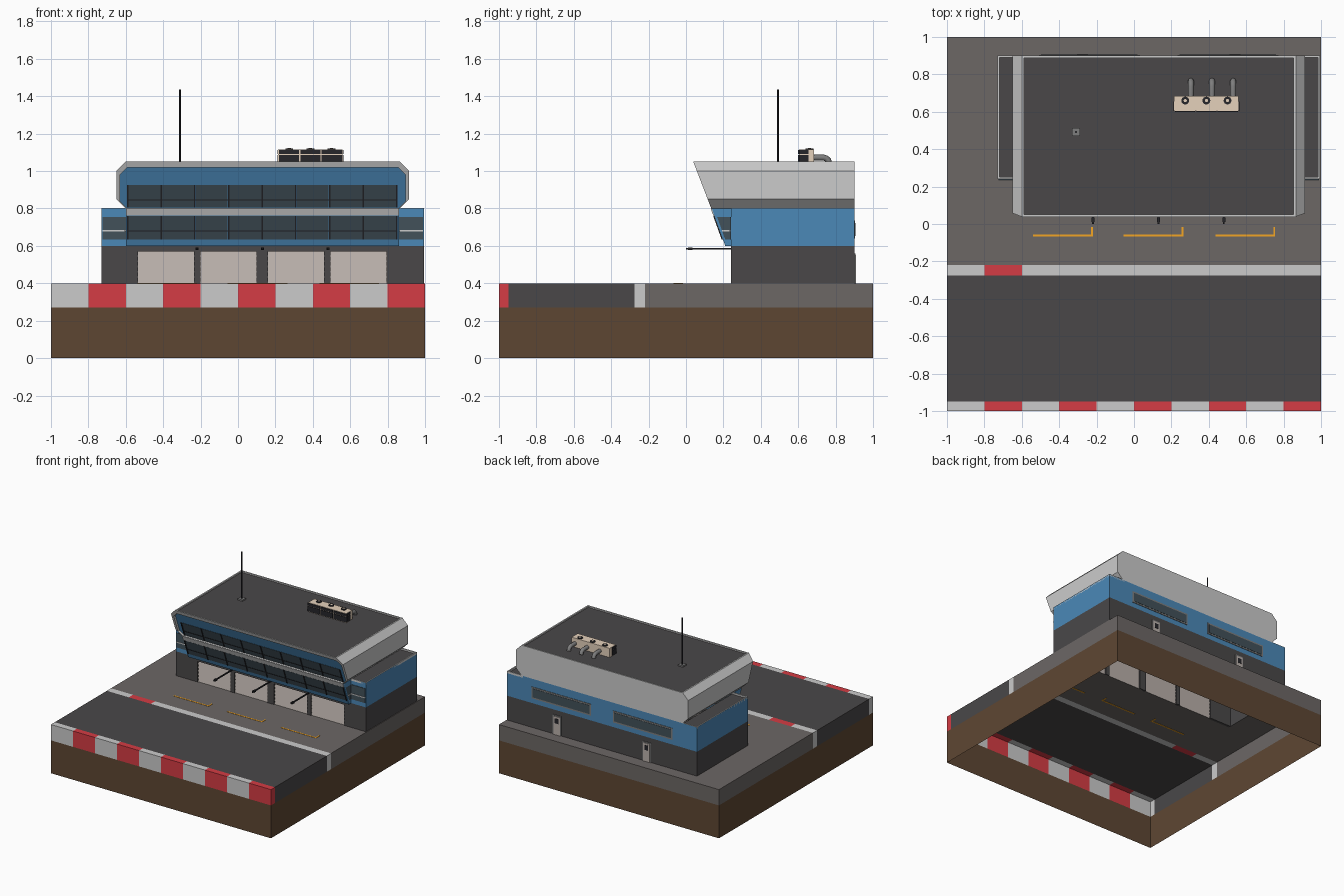
import bpy, math

if "Cube" in bpy.data.objects:
    bpy.data.objects.remove(bpy.data.objects["Cube"])

def mat(name, r, g, b):
    m = bpy.data.materials.new(name)
    m.diffuse_color = [((c / 255) ** 2.2) for c in (r, g, b)] + [1]
    m.use_nodes = True
    m.node_tree.nodes["Principled BSDF"].inputs["Base Color"].default_value = m.diffuse_color
    return m

BLUE = mat("blue", 76, 135, 182)
DARK = mat("asphalt", 75, 73, 74)
PAVE = mat("pavement", 108, 103, 101)
DIRT = mat("dirt", 94, 72, 54)
RED = mat("red", 212, 62, 70)
PALE = mat("pale_grey", 212, 212, 212)
GLASS = mat("glass", 68, 82, 90)
BLACK = mat("black", 42, 42, 46)
DOOR = mat("shutter", 186, 176, 170)
ORANGE = mat("orange", 245, 165, 40)
BEIGE = mat("beige", 228, 208, 186)
STEEL = mat("steel", 125, 125, 125)

def mesh(name, verts, faces, mats, ids=None):
    me = bpy.data.meshes.new(name)
    me.from_pydata(verts, [], faces)
    for m in (mats if isinstance(mats, list) else [mats]):
        me.materials.append(m)
    if ids:
        me.polygons.foreach_set("material_index", ids)
    ob = bpy.data.objects.new(name, me)
    bpy.context.collection.objects.link(ob)
    return ob

def boxes(name, items, m, plane=lambda z: 0):
    """Boxes (x0,x1,y0,y1,z0,z1); y is an offset from the sloped plane."""
    V, F = [], []
    for x0, x1, y0, y1, z0, z1 in items:
        n = len(V)
        V += [(x, y + plane(z), z) for z in (z0, z1)
              for x, y in ((x0, y0), (x1, y0), (x1, y1), (x0, y1))]
        F += [[n + i for i in f] for f in ((3, 2, 1, 0), (4, 5, 6, 7), (0, 1, 5, 4),
                                           (1, 2, 6, 5), (2, 3, 7, 6), (3, 0, 4, 7))]
    return mesh(name, V, F, m)

def ribbon(name, path, z0, z1, m, closed=False):
    """Vertical wall sheet along a counter-clockwise path."""
    k = len(path)
    V = [(x, y, z) for z in (z0, z1) for x, y in path]
    F = [(i, (i + 1) % k, (i + 1) % k + k, i + k) for i in range(k if closed else k - 1)]
    return mesh(name, V, F, m)

def ground(name, rects, m):
    """Open slab pieces: top face plus a skirt where they reach the base edge."""
    V, F = [], []
    for x0, x1, y0, y1 in rects:
        n = len(V)
        c = [(x0, y0), (x1, y0), (x1, y1), (x0, y1)]
        V += [(x, y, 0.4) for x, y in c] + [(x, y, 0.27) for x, y in c]
        F.append((n, n + 1, n + 2, n + 3))
        for i, edge in enumerate((y0 == -1, x1 == 1, y1 == 1, x0 == -1)):
            if edge:
                j = (i + 1) % 4
                F.append((n + i + 4, n + j + 4, n + j, n + i))
    return mesh(name, V, F, m)

def cylinder(name, x, y, z0, z1, r, m, seg=12):
    bpy.ops.mesh.primitive_cylinder_add(vertices=seg, radius=r, depth=z1 - z0,
                                        location=(x, y, (z0 + z1) / 2))
    ob = bpy.context.object
    ob.name = name
    ob.data.materials.append(m)
    bpy.ops.object.shade_smooth_by_angle()
    return ob

# Base: hollow dirt skirt, pavement, road and kerbs
L, R, FY, BY = -0.73, 0.995, 0.24, 0.9
ribbon("dirt_skirt", [(-1, -1), (1, -1), (1, 1), (-1, 1)], 0, 0.27, DIRT, True)
ground("pavement", [(-1, 1, -0.22, FY + 0.012), (-1, L, FY + 0.012, BY),
                    (R, 1, FY + 0.012, BY), (-1, 1, BY, 1)], PAVE)
ground("road", [(-1, 1, -0.95, -0.275)], DARK)
seg = [(-1 + 0.2 * i if i else -1, -0.8 + 0.2 * i if i < 9 else 1, -1, -0.95) for i in range(10)]
ground("kerb_white", seg[0::2], PALE)
ground("kerb_red", seg[1::2], RED)
ground("pit_line", [(-1, -0.8, -0.275, -0.22), (-0.6, 1, -0.275, -0.22)], PALE)
ground("pit_line_red", [(-0.8, -0.6, -0.275, -0.22)], RED)
marks = []
for x in (-0.22, 0.265, 0.755):
    marks += [(x - 0.32, x, -0.066, -0.055, 0.398, 0.402),
              (x - 0.01, x, -0.055, -0.015, 0.398, 0.402)]
boxes("bay_marks", marks, ORANGE)

# Ground floor walls and roller doors
ribbon("ground_floor_walls", [(R, FY), (R, BY), (L, BY), (L, FY)], 0.4, 0.6, DARK)
doors = [(-0.535, -0.235), (-0.2, 0.1), (0.16, 0.46), (0.495, 0.795)]
edges = [L] + [x for d in doors for x in d] + [R]
boxes("garage_piers", [(edges[i], edges[i + 1], FY, FY + 0.02, 0.4, 0.57)
                       for i in range(0, 10, 2)] + [(L, R, FY, FY + 0.02, 0.57, 0.6)], DARK)
V, F = [], []
for a, b in doors:
    n = len(V)
    for i in range(6):
        z = 0.4 + i * 0.17 / 6
        for y, zz in ((FY + 0.006, z), (FY + 0.012, z + 0.17 / 6)):
            V += [(a, y, zz), (b, y, zz)]
    F += [(n + 2 * k, n + 2 * k + 1, n + 2 * k + 3, n + 2 * k + 2) for k in range(11)]
mesh("roller_doors", V, F, DOOR)
arms = []
for x in (-0.22, 0.13, 0.48):
    arms += [(x - 0.005, x + 0.005, 0.0, FY, 0.581, 0.589),
             (x - 0.008, x + 0.008, 0.01, 0.035, 0.578, 0.592)]
boxes("pit_arms", arms, BLACK)

# First floor walls and side wing roofs
PL, PR = -0.6, 0.86
ribbon("first_floor_walls", [(PR, FY), (R, FY), (R, BY), (L, BY), (L, FY), (PL, FY)], 0.6, 0.8, BLUE)
rims, roofs, panes, bars = [], [], [], []
for a, b in ((L, -0.59), (0.85, R)):
    rims += [(a, b, FY, FY + 0.01, 0.785, 0.803), (a, b, BY - 0.01, BY, 0.785, 0.803)]
    roofs.append((a + 0.002, b - 0.002, FY + 0.005, BY - 0.005, 0.78, 0.79))
for a in (L, R - 0.01):
    rims.append((a, a + 0.01, FY, BY, 0.785, 0.803))
boxes("wing_rims", rims, PALE)
boxes("wing_roofs", roofs, DARK)
for a, b in ((L + 0.005, PL), (PR, R - 0.005)):
    panes.append((a, b, FY - 0.004, FY + 0.004, 0.635, 0.755))
    bars.append((a, b, FY - 0.007, FY, 0.676, 0.684))
boxes("wing_windows", panes, GLASS)
boxes("wing_window_bars", bars, PALE)

# Sloped first floor bay
low = lambda z: 0.21 - (z - 0.6) * 0.36
V = [(x, y, z) for x in (PL, PR) for y, z in ((FY, 0.6), (low(0.6), 0.6), (low(0.8), 0.8), (FY, 0.8))]
mesh("sloped_bay", V, [(0, 1, 2, 3), (7, 6, 5, 4), (1, 5, 6, 2), (0, 4, 5, 1)], BLUE)
V, F = [], []
for x in (PL - 0.003, PR + 0.003):
    n = len(V)
    V += [(x, low(0.635) + 0.012, 0.635), (x, FY, 0.635), (x, FY, 0.755), (x, low(0.755) + 0.012, 0.755)]
    F.append((n, n + 1, n + 2, n + 3) if x > 0 else (n + 3, n + 2, n + 1, n))
mesh("bay_side_windows", V, F, GLASS)
boxes("bay_side_bars", [(x - 0.006, x + 0.006, low(0.68) + 0.012, FY, 0.676, 0.684) for x in (PL, PR)], PALE)
boxes("floor_band", [(PL, PR, -0.006, 0.01, 0.763, 0.8)], PALE, low)

# Upper floor: chamfered shell, slanted front frame with recess, sunk roof
up = lambda z: 0.135 - (z - 0.8) * 0.385
def octagon(l, r, b, t, c):
    return [(l + c, b), (r - c, b), (r, b + c), (r, t - c), (r - c, t), (l + c, t), (l, t - c), (l, b + c)]
outer = octagon(-0.65, 0.915, 0.8, 1.05, 0.05)
inner = octagon(-0.63, 0.895, 0.803, 1.018, 0.036)
V = ([(x, BY, z) for x, z in outer] + [(x, up(z), z) for x, z in outer]
     + [(x, up(z), z) for x, z in inner] + [(x, up(z) + 0.02, z) for x, z in inner])
F, ids = [tuple(range(7, -1, -1)), tuple(range(24, 32))], [0, 1]
for i in range(8):
    j = (i + 1) % 8
    for k in (0, 8, 16):
        if not (k == 0 and i in (0, 4)):
            F.append((k + i, k + j, k + 8 + j, k + 8 + i)[::-1])
            ids.append(0)
x0, x1, y0, t = -0.6, 0.865, up(1.05), 0.012
n = len(V)
corners = lambda d, z: [(x0 + d, y0 + d, z), (x1 - d, y0 + d, z), (x1 - d, BY - d, z), (x0 + d, BY - d, z)]
V += corners(0, 1.05) + corners(t, 1.05) + corners(t, 1.04)
for k in (0, 4):
    for i in range(4):
        j = (i + 1) % 4
        F.append((n + k + i, n + k + j, n + k + 4 + j, n + k + 4 + i))
        ids.append(0)
F.append((n + 8, n + 9, n + 10, n + 11))
ids.append(2)
# close the overhang under the shell in front of the wings
F.append((0, 1, 9, 8)[::-1])
ids.append(0)
for f in range(1, 2):
    F[f] = tuple(F[f])
mesh("upper_floor_shell", V, F, [PALE, BLUE, DARK], ids)

# Front window rows with mullions
for name, plane, z0, z1, zm in (("upper", lambda z: up(z) + 0.02, 0.805, 0.925, 0.845),
                                ("lower", low, 0.635, 0.76, 0.68)):
    boxes(name + "_windows", [(-0.585 + 0.18 * i, -0.415 + 0.18 * i, -0.003, 0.003, z0, z1)
                              for i in range(8)], GLASS, plane)
    boxes(name + "_mullions", [(-0.594 + 0.18 * i, -0.586 + 0.18 * i, -0.007, 0.003, z0, z1)
                               for i in range(9)] + [(-0.59, 0.85, -0.006, 0.003, zm - 0.003, zm + 0.003)],
          BLACK, plane)

# Rear windows and doors, mirrored about the building centre
frames, glass, leaves, peeps = [], [], [], []
for s in (-1, 1):
    a, b = sorted((0.132 + s * 0.1, 0.132 + s * 0.64))
    frames.append((a, b, BY - 0.004, BY + 0.004, 0.64, 0.735))
    glass.append((a + 0.012, b - 0.012, BY, BY + 0.006, 0.652, 0.723))
    c = 0.132 + s * 0.408
    frames.append((c - 0.038, c + 0.038, BY - 0.004, BY + 0.005, 0.4, 0.56))
    leaves.append((c - 0.03, c + 0.03, BY, BY + 0.008, 0.4, 0.55))
    peeps.append((c - 0.016, c + 0.016, BY, BY + 0.01, 0.495, 0.535))
boxes("rear_frames", frames, STEEL)
boxes("rear_windows", glass, GLASS)
boxes("rear_doors", leaves, DOOR)
boxes("rear_door_windows", peeps, BLACK)

# Rooftop cooling unit with fans and bent ducts
boxes("cooling_unit", [(0.215, 0.56, 0.605, 0.685, 1.04, 1.115)], BEIGE)
vents = []
for i in range(3):
    a = 0.219 + i * 0.114
    vents += [(a, a + 0.108, 0.6, 0.61, z, z + h) for z, h in ((1.045, 0.042), (1.092, 0.02))]
for x in (0.21, 0.555):
    vents += [(x, x + 0.01, 0.605, 0.655, z, z + h) for z, h in ((1.045, 0.042), (1.092, 0.02))]
boxes("cooling_vents", vents, BLACK)
for i in range(3):
    x = 0.274 + 0.113 * i
    cylinder("fan_ring", x, 0.66, 1.11, 1.121, 0.021, BLACK, 16)
    cylinder("fan_hub", x, 0.66, 1.11, 1.123, 0.009, BEIGE)
    cu = bpy.data.curves.new("duct", "CURVE")
    cu.dimensions, cu.bevel_depth, cu.bevel_resolution = "3D", 0.016, 2
    sp = cu.splines.new("POLY")
    path = [(0.68, 1.072), (0.735, 1.072)] + [
        (0.735 + 0.03 * math.sin(q), 1.042 + 0.03 * math.cos(q)) for q in (0.5, 1.0, 1.57)]
    sp.points.add(len(path) - 1)
    for p, (y, z) in zip(sp.points, path):
        p.co = (x + 0.03, y, z, 1)
    cu.materials.append(STEEL)
    bpy.context.collection.objects.link(bpy.data.objects.new("duct", cu))

# Antenna
boxes("antenna_foot", [(-0.332, -0.288, 0.47, 0.514, 1.04, 1.052)], STEEL)
cylinder("antenna_mast", -0.31, 0.492, 1.05, 1.435, 0.005, BLACK, 8)
